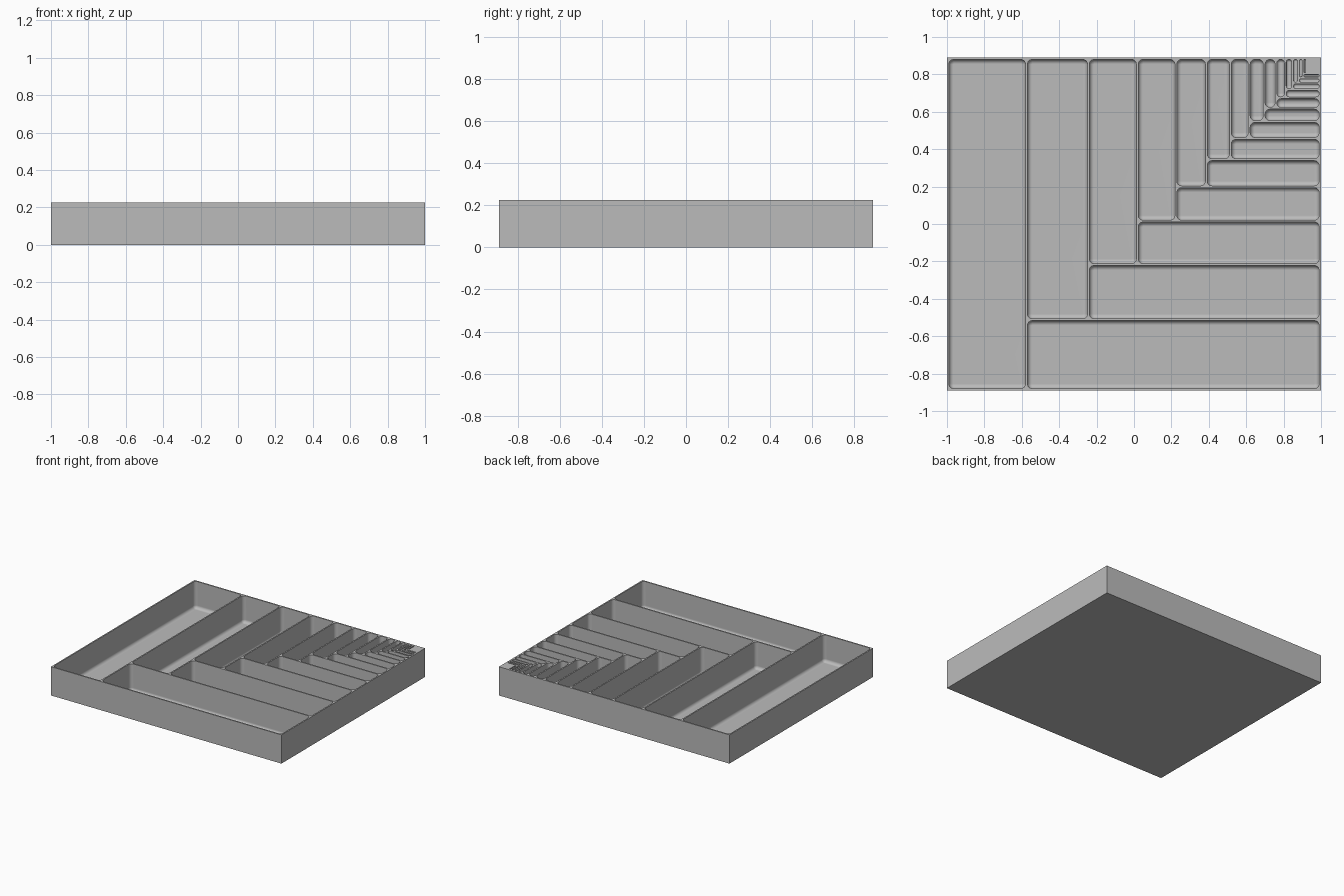
import bpy, bmesh, math

cube = bpy.data.objects.get("Cube")
if cube:
    bpy.data.objects.remove(cube, do_unlink=True)

W, D, H = 2.0, 1.78, 0.225      # outer size of the tray
WALL, FLOOR = 0.0105, 0.014
RATIO = 0.789                   # each level shrinks towards the back left corner
LEVELS = 14
RADIUS = 0.026
STEPS = 6

grey = bpy.data.materials.new("Light grey")
grey.use_nodes = True
grey.diffuse_color = (0.5, 0.5, 0.5, 1)
grey.node_tree.nodes["Principled BSDF"].inputs["Base Color"].default_value = (0.5, 0.5, 0.5, 1)


def make_object(name, bm):
    bmesh.ops.recalc_face_normals(bm, faces=bm.faces)
    mesh = bpy.data.meshes.new(name)
    bm.to_mesh(mesh)
    bm.free()
    mesh.materials.append(grey)
    obj = bpy.data.objects.new(name, mesh)
    bpy.context.collection.objects.link(obj)
    return obj


def rounded_ring(bm, x0, x1, y0, y1, r, inset, z):
    """Ring of vertices around a rounded rectangle, shrunk by inset."""
    ring = []
    corners = ((x1 - r, y1 - r), (x0 + r, y1 - r), (x0 + r, y0 + r), (x1 - r, y0 + r))
    for q, (cx, cy) in enumerate(corners):
        for i in range(STEPS + 1):
            a = (q + i / STEPS) * math.pi / 2
            ring.append(bm.verts.new((cx + (r - inset) * math.cos(a),
                                      cy + (r - inset) * math.sin(a), z)))
    return ring


def add_pocket(bm, x0, x1, y0, y1):
    """Round-cornered pocket volume with a filleted floor edge."""
    h = WALL / 2
    x0, x1, y0, y1 = x0 + h, x1 - h, y0 + h, y1 - h
    r = min(RADIUS, 0.48 * min(x1 - x0, y1 - y0))
    fillet = 0.94 * r
    rings = []
    for i in range(STEPS + 1):
        a = i / STEPS * math.pi / 2
        rings.append(rounded_ring(bm, x0, x1, y0, y1, r, fillet * (1 - math.sin(a)),
                                  FLOOR + fillet * (1 - math.cos(a))))
    rings.append(rounded_ring(bm, x0, x1, y0, y1, r, 0, H + 0.05))
    bm.faces.new(rings[0][::-1])
    bm.faces.new(rings[-1])
    n = len(rings[0])
    for low, high in zip(rings, rings[1:]):
        for i in range(n):
            j = (i + 1) % n
            bm.faces.new((low[i], low[j], high[j], high[i]))


# Solid tray block
bm = bmesh.new()
bmesh.ops.create_cube(bm, size=1)
for v in bm.verts:
    v.co = (v.co.x * W, v.co.y * D, (v.co.z + 0.5) * H)
tray = make_object("divided_tray", bm)

# Pockets: a long strip on the right, then a strip along the front, repeated
right, back = W / 2 - WALL / 2, D / 2 - WALL / 2
bm = bmesh.new()
for k in range(LEVELS):
    xa, xb = (right - 2 * right * RATIO ** n for n in (k, k + 1))
    ya, yb = (back - 2 * back * RATIO ** n for n in (k, k + 1))
    add_pocket(bm, xa, xb, ya, back)
    if k < LEVELS - 1:
        add_pocket(bm, xb, right, ya, yb)
cutter = make_object("pocket_cutter", bm)
cutter.hide_render = True

# Carve the pockets
cut = tray.modifiers.new("Pockets", "BOOLEAN")
cut.operation = "DIFFERENCE"
cut.solver = "EXACT"
cut.object = cutter
bpy.ops.object.select_all(action="DESELECT")
bpy.context.view_layer.objects.active = tray
tray.select_set(True)
bpy.ops.object.modifier_apply(modifier=cut.name)
bpy.data.objects.remove(cutter, do_unlink=True)

# Smooth fillets, crisp rims and flat floors
bpy.ops.object.shade_smooth_by_angle(angle=math.radians(35))
weighted = tray.modifiers.new("Weighted normals", "WEIGHTED_NORMAL")
weighted.keep_sharp = True
